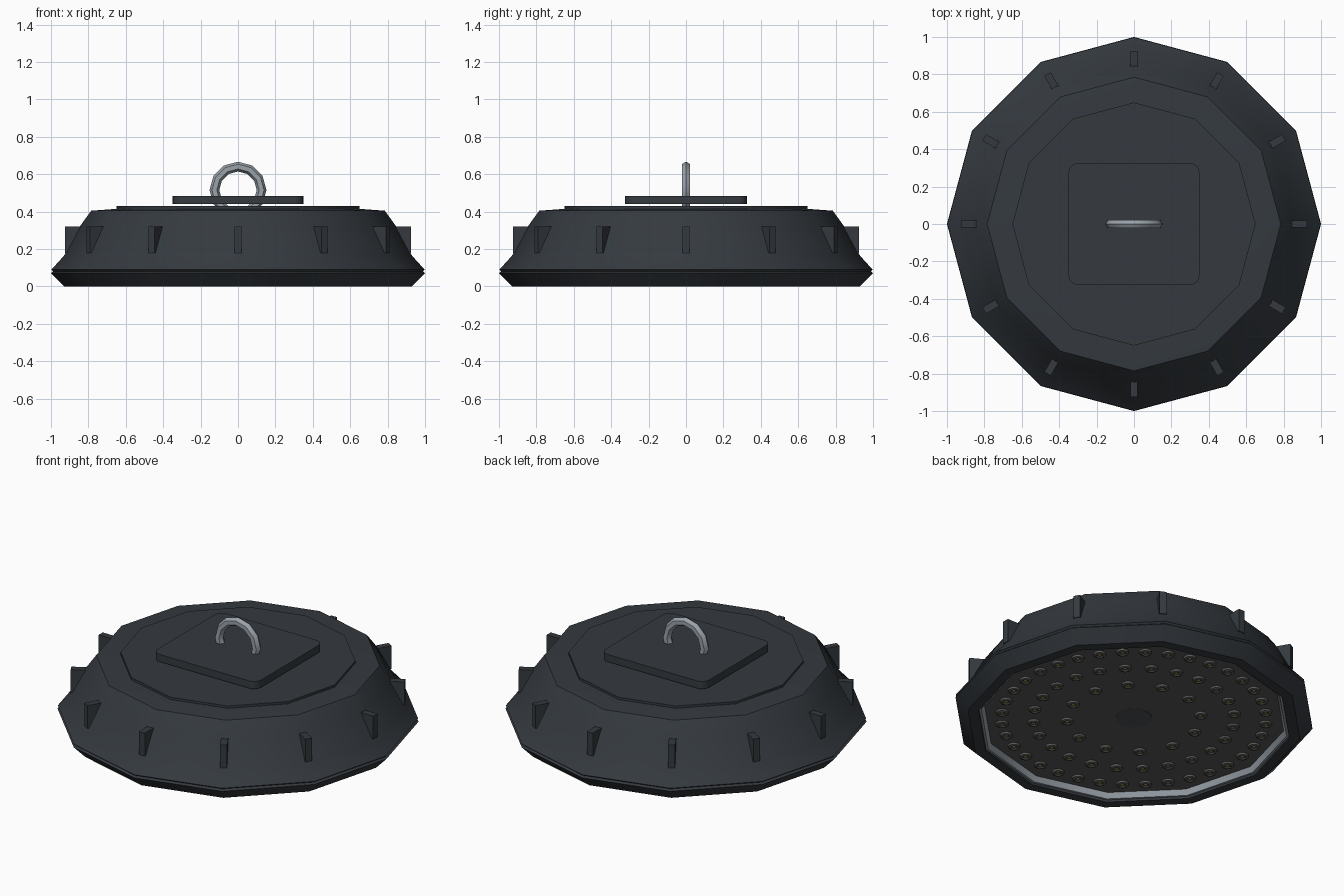
import bpy, bmesh, math
from math import sin, cos, radians, pi

if "Cube" in bpy.data.objects:
    bpy.data.objects.remove(bpy.data.objects["Cube"])


def material(name, r, g, b):
    m = bpy.data.materials.new(name)
    m.diffuse_color = (r, g, b, 1)
    m.use_nodes = True
    m.node_tree.nodes["Principled BSDF"].inputs["Base Color"].default_value = m.diffuse_color
    return m


DARK = material("dark_housing", 0.035, 0.042, 0.05)
STEEL = material("steel", 0.32, 0.36, 0.40)
BOARD = material("board_grey", 0.10, 0.10, 0.10)
SLATE = material("slate", 0.07, 0.08, 0.09)
AMBER = material("amber", 0.35, 0.28, 0.06)


def finish(obj, mat, smooth=True):
    obj.data.materials.append(mat)
    if smooth:
        bpy.ops.object.select_all(action='DESELECT')
        obj.select_set(True)
        bpy.context.view_layer.objects.active = obj
        bpy.ops.object.shade_smooth_by_angle(angle=radians(35))
    return obj


def add_mesh(name, bm, mat, smooth=True):
    bmesh.ops.remove_doubles(bm, verts=bm.verts, dist=1e-5)
    bmesh.ops.recalc_face_normals(bm, faces=bm.faces)
    me = bpy.data.meshes.new(name)
    bm.to_mesh(me)
    bm.free()
    obj = bpy.data.objects.new(name, me)
    bpy.context.collection.objects.link(obj)
    return finish(obj, mat, smooth)


def lathe(name, profile, mat, sides=12, closed=False):
    """Turn an (r, z) profile around the z axis."""
    bm = bmesh.new()
    vs = [bm.verts.new((r, 0, z)) for r, z in profile]
    pairs = list(zip(vs, vs[1:])) + ([(vs[-1], vs[0])] if closed else [])
    edges = [bm.edges.new(p) for p in pairs]
    bmesh.ops.spin(bm, geom=vs + edges, axis=(0, 0, 1), cent=(0, 0, 0),
                   angle=2 * pi, steps=sides)
    return add_mesh(name, bm, mat)


# Twelve-sided housing with a flared lip and a recessed underside
lathe("housing", [(0, 0.415), (0.65, 0.415), (0.785, 0.405), (0.85, 0.315),
                  (0.93, 0.165), (0.998, 0.09), (0.988, 0.081), (1.0, 0.072),
                  (0.93, 0), (0.87, 0), (0.86, 0.05), (0, 0.05)], DARK)

# Raised cap on top
lathe("top_cap", [(0, 0.40), (0.65, 0.40), (0.65, 0.429), (0, 0.429)], DARK)

# Light board, trim ring and centre disc on the underside
lathe("light_board", [(0, 0.055), (0.85, 0.055), (0.85, 0.043), (0, 0.043)], BOARD)
lathe("trim_ring", [(0.835, 0.05), (0.872, 0.05), (0.872, 0.012), (0.855, 0.012)],
      STEEL, closed=True)
lathe("centre_disc", [(0, 0.05), (0.10, 0.05), (0.10, 0.039), (0, 0.039)], SLATE, sides=24)

# Mounting plate with rounded corners
bm = bmesh.new()
bmesh.ops.create_cube(bm, size=1)
for v in bm.verts:
    v.co = (v.co.x * 0.70, v.co.y * 0.65, v.co.z * 0.045 + 0.4625)
uprights = [e for e in bm.edges if abs(e.verts[0].co.z - e.verts[1].co.z) > 0.01]
bmesh.ops.bevel(bm, geom=uprights, offset=0.05, segments=4, profile=0.5, affect='EDGES')
add_mesh("mounting_plate", bm, DARK)

# Hanging ring
bpy.ops.mesh.primitive_torus_add(major_segments=12, minor_segments=6, major_radius=0.126,
                                 minor_radius=0.026, location=(0, 0, 0.515),
                                 rotation=(pi / 2, 0, 0))
ring = bpy.context.object
ring.name = "hanging_ring"
finish(ring, STEEL)

# Cooling fins, one on each corner of the housing
for i in range(12):
    bm = bmesh.new()
    bmesh.ops.create_cube(bm, size=1)
    for v in bm.verts:
        v.co = (v.co.x * 0.10 + 0.875, v.co.y * 0.04, v.co.z * 0.14 + 0.25)
    fin = add_mesh(f"fin_{i + 1}", bm, DARK, smooth=False)
    fin.rotation_euler.z = radians(30 * i)

# Lamps: cup and amber emitter, repeated on three rings
cup = lathe("lamp_cup", [(0.036, 0.046), (0.034, 0.032), (0.022, 0.028), (0.014, 0.034),
                         (0, 0.034)], BOARD, sides=12)
emitter = lathe("lamp_emitter", [(0.012, 0.036), (0.009, 0.031), (0, 0.030)], AMBER, sides=8)
n = 0
for radius, count, start in ((0.73, 36, 5), (0.555, 24, 0), (0.37, 12, 15)):
    for k in range(count):
        a = radians(start) + 2 * pi * k / count
        n += 1
        for src in (cup, emitter):
            o = bpy.data.objects.new(f"{src.data.name}_{n}", src.data)
            o.location = (radius * cos(a), radius * sin(a), 0)
            bpy.context.collection.objects.link(o)
for src in (cup, emitter):
    bpy.data.objects.remove(src)
